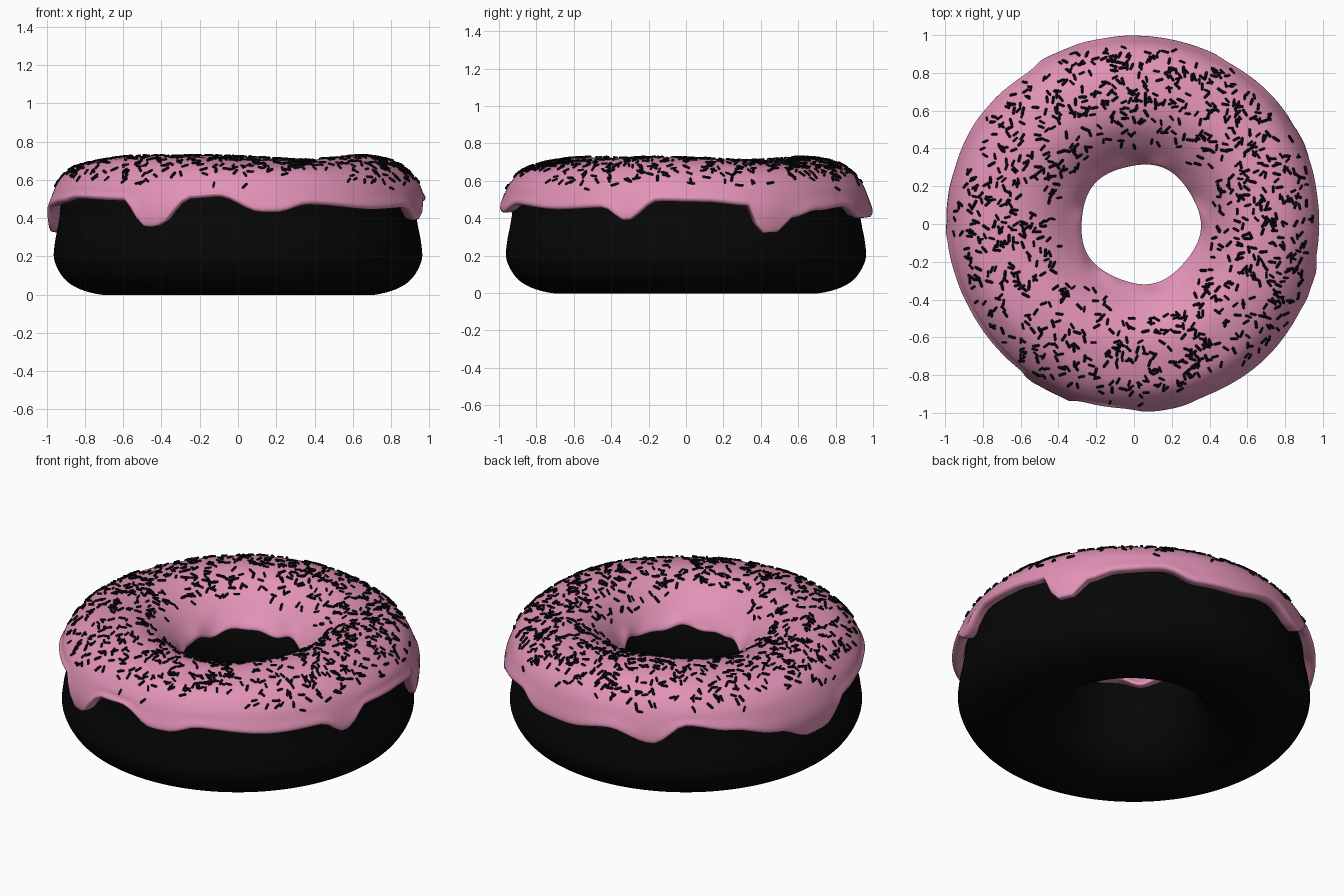
import bpy, bmesh, random
from math import sin, cos, pi, radians, hypot
from mathutils import Vector, Quaternion

if "Cube" in bpy.data.objects:
    bpy.data.objects.remove(bpy.data.objects["Cube"])

random.seed(7)
SEG = 144


def material(name, col):
    m = bpy.data.materials.new(name)
    m.diffuse_color = (*col, 1)
    m.use_nodes = True
    m.node_tree.nodes["Principled BSDF"].inputs["Base Color"].default_value = m.diffuse_color
    return m


def make(name, verts, faces, mat):
    me = bpy.data.meshes.new(name)
    me.from_pydata(verts, [], faces)
    me.materials.append(mat)
    bm = bmesh.new()
    bm.from_mesh(me)
    bmesh.ops.recalc_face_normals(bm, faces=bm.faces)
    bm.to_mesh(me)
    bm.free()
    me.polygons.foreach_set("use_smooth", [True] * len(me.polygons))
    me.update()
    ob = bpy.data.objects.new(name, me)
    bpy.context.collection.objects.link(ob)
    return ob


def spline(pts, closed, n=4):
    """Catmull-Rom resampling of an (r, z) profile."""
    out, c = [], len(pts)
    get = (lambda i: pts[i % c]) if closed else (lambda i: pts[min(max(i, 0), c - 1)])
    for i in range(c if closed else c - 1):
        p = [Vector(get(i + k)) for k in (-1, 0, 1, 2)]
        for s in range(n):
            t = s / n
            out.append(0.5 * (2 * p[1] + (p[2] - p[0]) * t
                       + (2 * p[0] - 5 * p[1] + 4 * p[2] - p[3]) * t * t
                       + (3 * p[1] - p[0] - 3 * p[2] + p[3]) * t ** 3))
    if not closed:
        out.append(Vector(pts[-1]))
    return out


def sweep(name, profile_at, closed, mat):
    """Ring of profiles; the hole sits slightly to the right of centre."""
    verts, faces = [], []
    for i in range(SEG):
        a = 2 * pi * i / SEG
        prof = spline(profile_at(i * 360 / SEG), closed)
        n = len(prof)
        for r, z in prof:
            shift = 0.033 * min(1, max(0, (0.75 - r) / 0.4))
            verts.append((r * cos(a) + shift, r * sin(a), z))
    for i in range(SEG):
        j = (i + 1) % SEG
        for k in range(n if closed else n - 1):
            l = (k + 1) % n
            faces.append((i * n + k, j * n + k, j * n + l, i * n + l))
    return make(name, verts, faces, mat)


def lookup(table, x, period=None):
    """Smooth interpolation in a sorted (x, value) table."""
    if period:
        x = (x - table[0][0]) % period + table[0][0]
        table = table + [(table[0][0] + period, table[0][1])]
    if x <= table[0][0]:
        return table[0][1]
    for (x0, v0), (x1, v1) in zip(table, table[1:]):
        if x <= x1:
            t = (x - x0) / (x1 - x0)
            return v0 + (v1 - v0) * t * t * (3 - 2 * t)
    return table[-1][1]


def wave(d):
    """Three gentle humps and dips around the ring."""
    return -.012 * cos(3 * radians(d - 48))


black = material("dark_dough", (0.002, 0.002, 0.002))
pink = material("pink_icing", (0.76, 0.29, 0.47))


# Dough ring
def dough_profile(d):
    h = wave(d)
    return [(.56, .01), (.64, 0), (.72, 0), (.83, .03), (.91, .085), (.96, .18), (.957, .27),
            (.942, .35), (.93, .42), (.92, .5), (.87, .59), (.78, .645 + h), (.65, .675 + h),
            (.52, .645 + h), (.43, .57), (.37, .48), (.345, .38), (.35, .28), (.385, .16),
            (.46, .06)]


sweep("dough", dough_profile, True, black)

# Icing: lower edge height around the outside (degrees, z) gives the drips
OUTER = [(-160, .48), (-150, .50), (-128, .49), (-119, .35), (-115, .36), (-105, .50),
         (-96, .51), (-83, .43), (-78, .43), (-68, .47), (-44, .445), (-27, .455),
         (-19, .385), (-9, .49), (6, .485), (20, .465), (24, .32), (30, .325), (35, .40),
         (45, .44), (60, .46), (70, .40), (84, .405), (100, .445), (114, .385), (125, .49),
         (140, .455), (156, .40), (168, .325), (176, .33), (186, .46)]
RADIUS = [(.3, .987), (.43, .998), (.5, .979), (.57, .953)]


def icing_profile(d):
    a, h = radians(d), wave(d)
    e = lookup(OUTER, d, 360)
    inner = .475 + .012 * sin(6 * a + 1) + .007 * sin(11 * a)
    rin = .316 + .006 * sin(5 * a + 2)
    re, mid = lookup(RADIUS, e), (e + .58) / 2
    return [(re - .065, e + .012), (re - .02, e), (re, e + .018),
            (lookup(RADIUS, mid), mid), (.946, .58), (.885, .648), (.80, .690 + h),
            (.65, .713 + h), (.53, .685 + h), (.44, .625 + h / 2), (.375, .563),
            (rin + .012, inner + .035), (rin, inner + .012), (rin + .012, inner),
            (rin + .075, inner + .012)]


icing = sweep("icing", icing_profile, False, pink)

# Sprinkles: small six-sided capsules scattered over the icing
SIDES = 6
RINGS = [(.004, -.021), (.007, -.016), (.007, .016), (.004, .021)]
cap_v = [Vector((r * cos(2 * pi * k / SIDES), r * sin(2 * pi * k / SIDES), z))
         for r, z in RINGS for k in range(SIDES)]
cap_f = [(q * SIDES + k, q * SIDES + (k + 1) % SIDES,
          (q + 1) * SIDES + (k + 1) % SIDES, (q + 1) * SIDES + k)
         for q in range(3) for k in range(SIDES)]
cap_f += [tuple(reversed(range(SIDES))), tuple(range(3 * SIDES, 4 * SIDES))]

polys, weights = [], []
for p in icing.data.polygons:
    r, z = hypot(p.center.x - .02, p.center.y), p.center.z
    w = min(1, max(0, (z - .54) / .12)) * min(1, max(0, (r - .38) / .15))
    if w > 0:
        polys.append(p)
        weights.append(w * p.area)

verts, faces = [], []
for p in random.choices(polys, weights, k=1050):
    c = [icing.data.vertices[i].co for i in p.vertices]
    u, v = random.random(), random.random()
    pos = c[0].lerp(c[1], u).lerp(c[3].lerp(c[2], u), v)
    nor = p.normal if p.normal.z > 0 else -p.normal
    along = nor.orthogonal().normalized()
    along.rotate(Quaternion(nor, random.uniform(0, 2 * pi)))
    rot = along.to_track_quat('Z', 'Y').to_matrix()
    base, size = len(verts), random.uniform(.8, 1.1)
    verts += [pos + nor * .004 + rot @ (q * size) for q in cap_v]
    faces += [tuple(base + i for i in f) for f in cap_f]
make("sprinkles", verts, faces, black)
